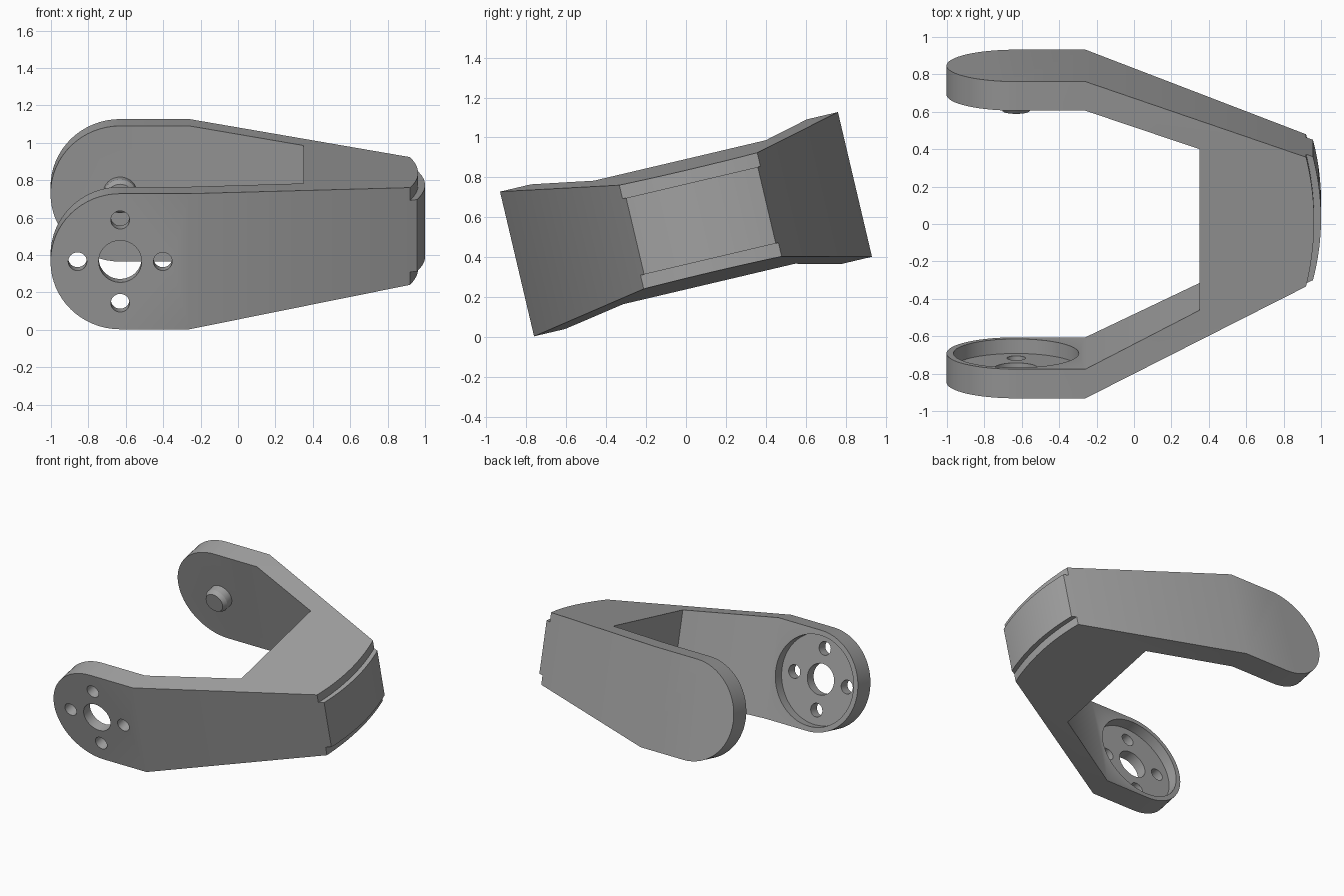
import bpy
import bmesh
import math
from mathutils import Matrix

if "Cube" in bpy.data.objects:
    bpy.data.objects.remove(bpy.data.objects["Cube"])

TILT = Matrix.Translation((0, 0, 0.565)) @ Matrix.Rotation(math.radians(13.25), 4, 'X')
PIVOT_X = -0.63
END_R = 0.3725

grey = bpy.data.materials.new("mid_grey")
grey.use_nodes = True
GREY = (0.36, 0.36, 0.36, 1)
grey.diffuse_color = GREY
grey.node_tree.nodes["Principled BSDF"].inputs["Base Color"].default_value = GREY


def finish(name, bm):
    bmesh.ops.recalc_face_normals(bm, faces=bm.faces[:])
    mesh = bpy.data.meshes.new(name)
    bm.to_mesh(mesh)
    bm.free()
    mesh.materials.append(grey)
    obj = bpy.data.objects.new(name, mesh)
    bpy.context.collection.objects.link(obj)
    return obj


def prism(name, outline, low, high, axis):
    """Extrude an outline along z (outline in x, y) or along y (outline in x, z)."""
    bm = bmesh.new()
    place = (lambda a, b, h: (a, b, h)) if axis == 'Z' else (lambda a, b, h: (a, h, b))
    face = bm.faces.new([bm.verts.new(place(a, b, low)) for a, b in outline])
    top = bmesh.ops.extrude_face_region(bm, geom=[face])["geom"]
    shift = place(0, 0, high - low)
    bmesh.ops.translate(bm, vec=shift, verts=[v for v in top if isinstance(v, bmesh.types.BMVert)])
    return finish(name, bm)


def circle(cx, cz, r, count=48):
    steps = [2 * math.pi * i / count for i in range(count)]
    return [(cx + r * math.cos(a), cz + r * math.sin(a)) for a in steps]


def bow(x, y0, y1, rise, count=24):
    """Shallow arc bulging towards +x."""
    ts = [2 * i / count - 1 for i in range(count + 1)]
    return [(x + rise * (1 - t * t), y0 + (y1 - y0) * (t + 1) / 2) for t in ts]


def combine(target, cutter, operation):
    mod = target.modifiers.new("cut", 'BOOLEAN')
    mod.operation = operation
    mod.solver = 'EXACT'
    mod.object = cutter
    bpy.context.view_layer.objects.active = target
    bpy.ops.object.modifier_apply(modifier=mod.name)
    bpy.data.objects.remove(cutter)


# Forked plan shape: two arms joined by a bowed end
plan = [(-1.1, -0.87), (-0.26, -0.87)] + bow(0.957, -0.262, 0.416, 0.043)
plan += [(-0.26, 0.87), (-1.1, 0.87), (-1.1, 0.71), (-0.26, 0.71),
         (0.35, 0.486), (0.35, -0.399), (-0.26, -0.71), (-1.1, -0.71)]
bracket = prism("bracket", plan, -0.5, 0.5, 'Z')

# Side shape: round arm ends tapering to the bowed end
side = []
for i in range(33):
    a = math.pi / 2 + math.pi * i / 32
    side.append((PIVOT_X + END_R * math.cos(a), END_R * math.sin(a)))
side += [(-0.26, -END_R), (1.1, -0.251), (1.1, 0.251), (-0.26, END_R)]
combine(bracket, prism("side_shape", side, -1, 1, 'Y'), 'INTERSECT')

# Stepped ledges above and below the end panel
ledge = bow(0.92, -0.28, 0.43, 0.043)
ledge = [(0.92, -0.5)] + ledge + [(0.92, 0.7), (1.2, 0.7), (1.2, -0.5)]
for low, high in ((0.197, 0.5), (-0.5, -0.197)):
    combine(bracket, prism("ledge_cutter", ledge, low, high, 'Z'), 'DIFFERENCE')

# Round pocket and bolt holes in the front arm
combine(bracket, prism("pocket", circle(PIVOT_X, 0, 0.335, 64), -0.79, -0.6, 'Y'), 'DIFFERENCE')
holes = [(0, 0, 0.115)]
holes += [(dx * 0.228, dz * 0.228, 0.05) for dx, dz in ((1, 0), (-1, 0), (0, 1), (0, -1))]
for dx, dz, r in holes:
    cutter = prism("hole", circle(PIVOT_X + dx, dz, r, 32), -1, -0.6, 'Y')
    combine(bracket, cutter, 'DIFFERENCE')

# Chamfered peg on the back arm
bm = bmesh.new()
rings = [[bm.verts.new((x, y, z)) for x, z in circle(PIVOT_X, 0, r, 32)]
         for y, r in ((0.73, 0.092), (0.652, 0.092), (0.622, 0.073))]
for a, b in zip(rings, rings[1:]):
    for i in range(len(a)):
        j = (i + 1) % len(a)
        bm.faces.new((a[i], a[j], b[j], b[i]))
bm.faces.new(rings[0])
bm.faces.new(rings[-1])
peg = finish("pivot_peg", bm)

# Tilt the whole part and shade it
for obj in (bracket, peg):
    obj.matrix_world = TILT
    bpy.ops.object.select_all(action='DESELECT')
    obj.select_set(True)
    bpy.context.view_layer.objects.active = obj
    bpy.ops.object.shade_smooth_by_angle(angle=math.radians(30))
